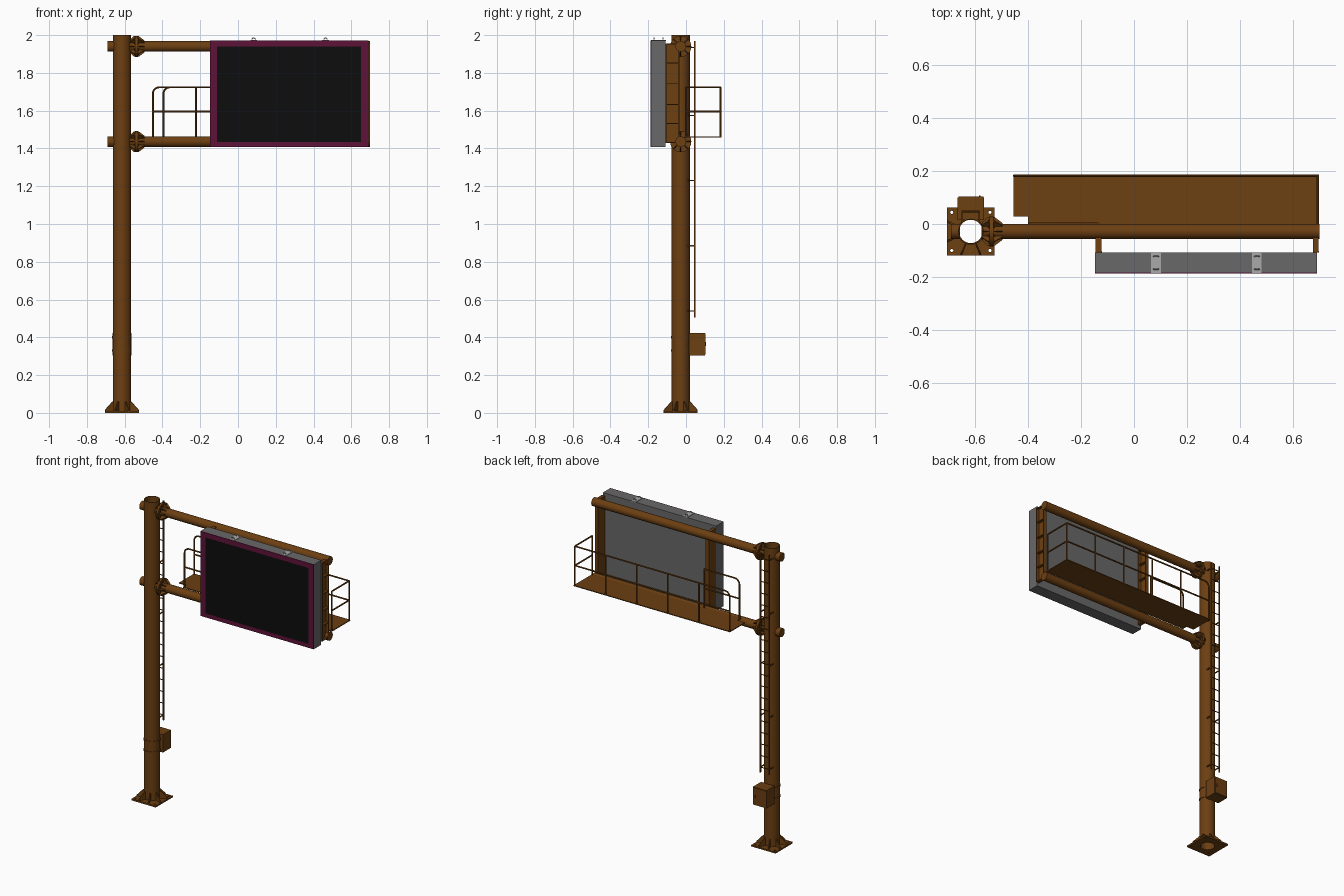
import bpy, bmesh
from math import sin, cos, pi, radians
from mathutils import Vector, Matrix

if "Cube" in bpy.data.objects:
    bpy.data.objects.remove(bpy.data.objects["Cube"])

PX, PY, PR = -0.615, -0.028, 0.048          # pole centre and radius
BEAM_Z, BEAM_R = (1.94, 1.436), 0.028


def material(name, rgb):
    m = bpy.data.materials.new(name)
    m.diffuse_color = (*rgb, 1)
    m.use_nodes = True
    m.node_tree.nodes["Principled BSDF"].inputs["Base Color"].default_value = m.diffuse_color
    return m


BROWN = material("brown_paint", (0.15, 0.05, 0.006))
PURPLE = material("purple_bezel", (0.11, 0.006, 0.04))
BLACK = material("black_screen", (0.004, 0.004, 0.004))
GREY = material("grey_cabinet", (0.14, 0.14, 0.14))
LIGHT = material("light_grey", (0.4, 0.4, 0.4))


def finish(name, mesh, mat):
    for p in mesh.polygons:
        p.use_smooth = True
    mesh.set_sharp_from_angle(angle=radians(35))
    mesh.materials.clear()
    mesh.materials.append(mat)
    ob = bpy.data.objects.new(name, mesh)
    bpy.context.collection.objects.link(ob)
    return ob


def build(name, mat, *calls):
    """Make one object out of several (function, args...) calls."""
    bm = bmesh.new()
    for fn, *args in calls:
        fn(bm, *args)
    bmesh.ops.recalc_face_normals(bm, faces=bm.faces)
    mesh = bpy.data.meshes.new(name)
    bm.to_mesh(mesh)
    bm.free()
    return finish(name, mesh, mat)


def box(bm, x0, x1, y0, y1, z0, z1):
    m = Matrix.Translation(((x0 + x1) / 2, (y0 + y1) / 2, (z0 + z1) / 2))
    bmesh.ops.create_cube(bm, size=1, matrix=m @ Matrix.Diagonal((x1 - x0, y1 - y0, z1 - z0, 1)))


def rod(bm, p, q, r, n=32):
    p, q = Vector(p), Vector(q)
    m = Matrix.Translation((p + q) / 2) @ (q - p).to_track_quat('Z', 'Y').to_matrix().to_4x4()
    bmesh.ops.create_cone(bm, cap_ends=True, segments=n, radius1=r, radius2=r,
                          depth=(q - p).length, matrix=m)


def prism(bm, pts, offset):
    off = Vector(offset) / 2
    f = bm.faces.new([bm.verts.new(Vector(p) - off) for p in pts])
    ext = bmesh.ops.extrude_face_region(bm, geom=[f], use_keep_orig=True)
    bmesh.ops.translate(bm, vec=off * 2, verts=[v for v in ext['geom'] if isinstance(v, bmesh.types.BMVert)])


def curve_mesh(name, mat, paths, dim='3D', cyclic=False, **settings):
    cu = bpy.data.curves.new(name, 'CURVE')
    cu.dimensions = dim
    for k, v in settings.items():
        setattr(cu, k, v)
    for path in paths:
        s = cu.splines.new('POLY')
        s.points.add(len(path) - 1)
        for pt, co in zip(s.points, path):
            pt.co = (*co, 1)
        s.use_cyclic_u = cyclic
    ob = bpy.data.objects.new(name + "_curve", cu)
    bpy.context.collection.objects.link(ob)
    mesh = bpy.data.meshes.new_from_object(ob.evaluated_get(bpy.context.evaluated_depsgraph_get()))
    bpy.data.objects.remove(ob)
    return finish(name, mesh, mat)


def circle(x, y, r, n):
    return [(x + r * cos(2 * pi * i / n), y + r * sin(2 * pi * i / n), 0) for i in range(n)]


def ring_plate(name, outline, holes, z, half):
    ob = curve_mesh(name, BROWN, [outline] + holes, '2D', True, fill_mode='BOTH', extrude=half)
    ob.location.z = z
    return ob


def rect(h):
    return [(PX + sx * h, PY + sy * h, 0) for sx, sy in ((-1, -1), (1, -1), (1, 1), (-1, 1))]


# hollow pole and base plate with bolt holes
ring_plate("pole", circle(PX, PY, PR, 48), [circle(PX, PY, 0.044, 48)], 1.0, 1.0)
bolts = [circle(PX + sx * 0.072, PY + sy * 0.072, 0.006, 12) for sx in (-1, 1) for sy in (-1, 1)]
ring_plate("base_plate", rect(0.09), [circle(PX, PY, 0.044, 48)] + bolts, 0.005, 0.005)

# base gussets
gussets = []
for i in range(8):
    a = pi / 8 + i * pi / 4
    d, t = Vector((cos(a), sin(a), 0)), Vector((-sin(a), cos(a), 0)) * 0.006
    prof = [(0.046, 0.01), (0.096, 0.01), (0.096, 0.016), (0.054, 0.06), (0.046, 0.06)]
    gussets.append((prism, [Vector((PX, PY, z)) + d * r for r, z in prof], t))
build("base_gussets", BROWN, *gussets)

# beams, stub on the far side, bolted flanges with gussets
for label, z in zip(("upper", "lower"), BEAM_Z):
    build(label + "_beam", BROWN,
          (rod, (PX + 0.041, PY, z), (0.70, PY, z), BEAM_R),
          (rod, (-0.69, PY, z), (PX - 0.041, PY, z), BEAM_R))
    parts = [(rod, (x, PY, z), (x + 0.007, PY, z), 0.056) for x in (-0.545, -0.5375)]
    for i in range(8):
        a = i * pi / 4
        d, t = Vector((0, cos(a), sin(a))), Vector((0, -sin(a), cos(a))) * 0.005
        c = Vector((0, PY, z))
        right = [(-0.531, 0.026), (-0.531, 0.054), (-0.525, 0.054), (-0.496, 0.032), (-0.496, 0.026)]
        left = [(-0.545, 0.026), (-0.545, 0.054), (-0.552, 0.054), (-0.572, 0.034), (-0.572, 0.026)]
        for prof in (right, left):
            parts.append((prism, [c + d * r + Vector((x, 0, 0)) for x, r in prof], t))
        b = c + Vector((0, cos(a + pi / 8), sin(a + pi / 8))) * 0.044
        parts.append((rod, b + Vector((-0.55, 0, 0)), b + Vector((-0.525, 0, 0)), 0.005, 6))
    build(label + "_flange", BROWN, *parts)

# display cabinet, bezel and screen
build("display_cabinet", GREY, (box, -0.147, 0.69, -0.183, -0.108, 1.407, 1.972))
build("display_bezel", PURPLE,
      (box, -0.147, -0.11, -0.187, -0.183, 1.407, 1.972), (box, 0.65, 0.69, -0.187, -0.183, 1.407, 1.972),
      (box, -0.11, 0.65, -0.187, -0.183, 1.407, 1.434), (box, -0.11, 0.65, -0.187, -0.183, 1.94, 1.972))
build("display_screen", BLACK, (box, -0.11, 0.65, -0.186, -0.182, 1.434, 1.94))

# lifting straps and eyes on the cabinet top
build("lifting_straps", LIGHT, *[(box, x - 0.018, x + 0.018, -0.184, -0.107, 1.970, 1.975) for x in (0.083, 0.463)])
eyes = [[(x + 0.009 * cos(a), y, 1.976 + 0.009 * sin(a)) for a in [i * pi / 8 for i in range(9)]]
        for x in (0.083, 0.463) for y in (-0.122, -0.17)]
curve_mesh("lifting_eyes", LIGHT, eyes, bevel_depth=0.0025, bevel_resolution=2, use_fill_caps=True)

# channel brackets between cabinet and beams
for label, x in (("left", -0.145), ("right", 0.674)):
    parts = [(box, x, x + 0.005, -0.108, -0.035, 1.43, 1.955),
             (box, x, x + 0.024, -0.108, -0.102, 1.43, 1.955),
             (box, x, x + 0.024, -0.041, -0.035, 1.43, 1.955)]
    parts += [(box, x, x + 0.022, -0.105, -0.038, z, z + 0.005) for z in (1.43, 1.53, 1.63, 1.74, 1.85, 1.95)]
    build(label + "_display_bracket", BROWN, *parts)

# walkway deck with a notch by the ladder
deck = [(-0.455, 0.187), (-0.455, 0.028), (-0.40, 0.028), (-0.40, -0.008), (0.698, -0.008), (0.698, 0.187)]
build("walkway_deck", BROWN, (prism, [(x, y, 1.461) for x, y in deck], (0, 0, 0.006)))


# railings with rounded corners
def bend(x, y, z, sx, r=0.035):
    """Quarter bend from vertical post into a horizontal rail along x."""
    return [(x + sx * (r - r * cos(a)), y, z - r + r * sin(a)) for a in [i * pi / 12 for i in range(7)]]


FLOOR, MID, TOP, BY, FY, EX = 1.462, 1.595, 1.724, 0.182, 0.0, 0.693
rails = [
    [(-0.451, BY, FLOOR)] + bend(-0.451, BY, TOP, 1) + [(EX, BY, TOP)],
    [(-0.451, BY, MID), (EX, BY, MID)],
    [(-0.395, FY, FLOOR)] + bend(-0.395, FY, TOP, 1) + [(-0.135, FY, TOP)],
    [(-0.135, FY, TOP), (-0.135, FY, FLOOR)],
    [(-0.395, FY, MID), (-0.135, FY, MID)],
    [(EX, BY, TOP), (EX, FY, TOP)], [(EX, BY, MID), (EX, FY, MID)], [(EX, FY, TOP), (EX, FY, FLOOR)]]
rails += [[(EX - 0.229 * i, BY, FLOOR), (EX - 0.229 * i, BY, TOP)] for i in range(5)]
curve_mesh("walkway_railings", BROWN, rails, bevel_depth=0.005, bevel_resolution=2, use_fill_caps=True)

# ladder with standoffs to the pole
LY = 0.047
parts = []
for s in (-1, 1):
    x = PX + s * 0.032
    parts.append((box, x - 0.003, x + 0.003, LY - 0.004, LY + 0.004, 0.505, 1.97))
    parts += [(box, x - 0.003, x + 0.003, 0.004, LY, z - 0.003, z + 0.003) for z in (0.54, 0.885, 1.23, 1.575, 1.935)]
parts += [(rod, (PX - 0.032, LY, 0.54 + i * 0.0775), (PX + 0.032, LY, 0.54 + i * 0.0775), 0.003, 8) for i in range(19)]
build("ladder", BROWN, *parts)

# control box with door, handle and mounting straps
build("control_box", BROWN,
      (box, PX - 0.05, PX + 0.05, 0.016, 0.10, 0.305, 0.424),
      (box, PX - 0.047, PX + 0.047, 0.10, 0.103, 0.309, 0.42),
      (box, PX + 0.03, PX + 0.037, 0.103, 0.107, 0.355, 0.375))
for label, z in (("upper", 0.40), ("lower", 0.33)):
    ring_plate(label + "_box_strap", circle(PX, PY, 0.051, 48), [circle(PX, PY, 0.047, 48)], z, 0.006)
